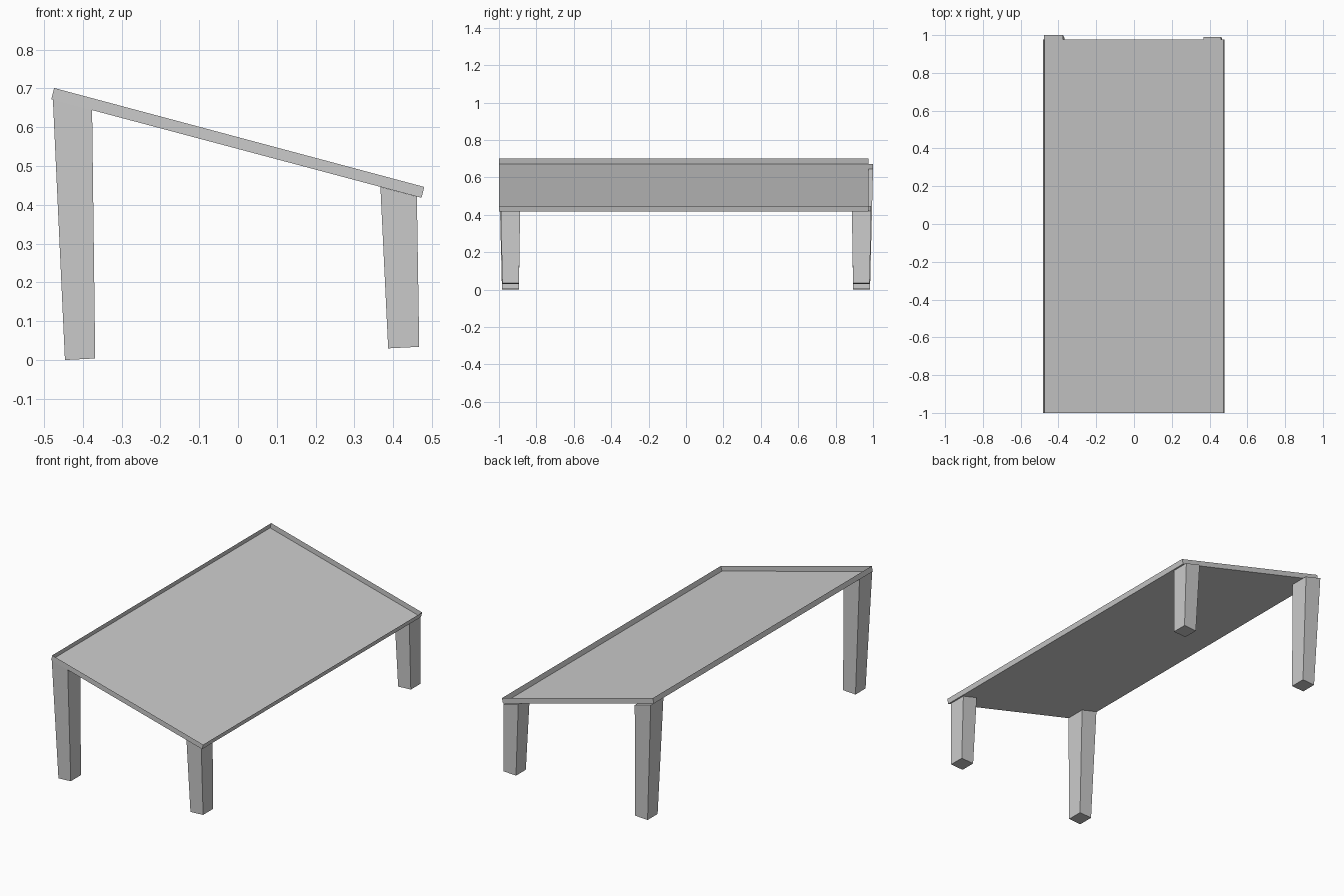
import bpy, bmesh

if "Cube" in bpy.data.objects:
    bpy.data.objects.remove(bpy.data.objects["Cube"])


def make_object(name, verts, faces):
    mesh = bpy.data.meshes.new(name)
    mesh.from_pydata(verts, [], faces)
    bm = bmesh.new()
    bm.from_mesh(mesh)
    bmesh.ops.recalc_face_normals(bm, faces=bm.faces)
    bm.to_mesh(mesh)
    bm.free()
    obj = bpy.data.objects.new(name, mesh)
    bpy.context.collection.objects.link(obj)
    return obj


SIDES = [(0, 1, 5, 4), (1, 2, 6, 5), (2, 3, 7, 6), (3, 0, 4, 7)]
FLOOR, LID = (3, 2, 1, 0), (4, 5, 6, 7)


def loop(left, right, y0, y1):
    """Four corners of a level, given (x, z) left and right and the y range."""
    (xl, zl), (xr, zr) = left, right
    return [(xl, y0, zl), (xr, y0, zr), (xr, y1, zr), (xl, y1, zl)]


# Sloping open tray top: a floor with a thin raised rim
Y0, Y1 = -1.0, 0.977
make_object("tray_top",
            loop((-0.481, 0.672), (0.473, 0.418), Y0, Y1)
            + loop((-0.474, 0.701), (0.480, 0.446), Y0, Y1),
            SIDES + [FLOOR])


# Tapered legs, cut along the slope at the top, mirrored front to back
def leg(name, bottom, top, y_bottom, y_top, side):
    yb = [side * y for y in y_bottom]
    yt = [side * y for y in y_top]
    make_object(name, loop(*bottom, *yb) + loop(*top, *yt), SIDES + [FLOOR, LID])


for label, side in (("front", -1), ("back", 1)):
    leg(label + "_long_leg",
        ((-0.446, 0.0), (-0.368, 0.004)), ((-0.477, 0.671), (-0.376, 0.644)),
        (0.893, 0.984), (0.885, 1.0), side)
    leg(label + "_short_leg",
        ((0.387, 0.030), (0.467, 0.034)), ((0.367, 0.446), (0.461, 0.421)),
        (0.893, 0.982), (0.887, 0.990), side)
